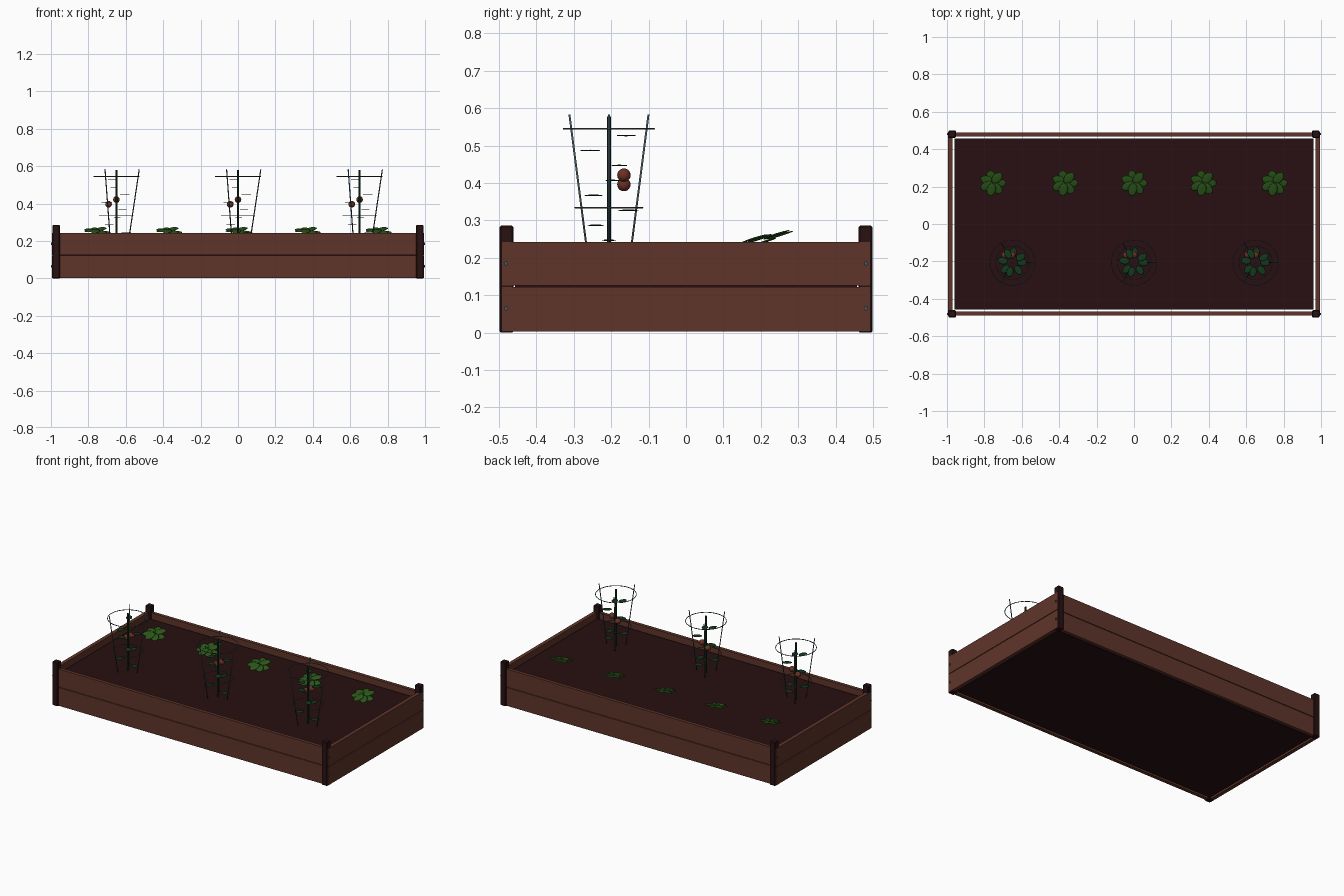
import bpy, bmesh, math
from mathutils import Matrix, Vector

if "Cube" in bpy.data.objects:
    bpy.data.objects.remove(bpy.data.objects["Cube"])


def mat(name, r, g, b):
    m = bpy.data.materials.new(name)
    m.diffuse_color = (r, g, b, 1)
    m.use_nodes = True
    m.node_tree.nodes["Principled BSDF"].inputs["Base Color"].default_value = m.diffuse_color
    return m


WOOD = mat("board_brown", 0.115, 0.035, 0.023)
POST = mat("post_dark_brown", 0.022, 0.006, 0.006)
SOIL = mat("soil", 0.021, 0.005, 0.006)
METAL = mat("galvanised_metal", 0.06, 0.09, 0.10)
LETTUCE = mat("lettuce_green", 0.025, 0.095, 0.010)
VINE = mat("vine_green", 0.006, 0.040, 0.012)
FRUIT = mat("fruit_red", 0.15, 0.030, 0.018)


def finish(name, bm, material, smooth=False):
    me = bpy.data.meshes.new(name)
    for f in bm.faces:
        f.smooth = smooth
    bm.to_mesh(me)
    bm.free()
    me.materials.append(material)
    ob = bpy.data.objects.new(name, me)
    bpy.context.collection.objects.link(ob)
    return ob


def box(name, lo, hi, material, bevel=0):
    lo, hi = Vector(lo), Vector(hi)
    size = hi - lo
    bm = bmesh.new()
    bmesh.ops.create_cube(bm, size=1, matrix=Matrix.Translation((lo + hi) / 2) @ Matrix.Diagonal((*size, 1)))
    if bevel:
        bmesh.ops.bevel(bm, geom=bm.edges[:], offset=bevel, segments=1, affect='EDGES')
    return finish(name, bm, material)


def rod(bm, a, b, r, sides=8):
    a, b = Vector(a), Vector(b)
    d = b - a
    m = Matrix.Translation((a + b) / 2) @ d.to_track_quat('Z', 'Y').to_matrix().to_4x4()
    bmesh.ops.create_cone(bm, cap_ends=True, segments=sides, radius1=r, radius2=r, depth=d.length, matrix=m)


def ring(bm, centre, radius, wire, n=32, k=6):
    loops = []
    for i in range(n):
        a = math.tau * i / n
        loops.append([bm.verts.new(Vector(centre) + Vector((
            (radius + wire * math.cos(t)) * math.cos(a),
            (radius + wire * math.cos(t)) * math.sin(a), wire * math.sin(t))))
            for t in (math.tau * j / k for j in range(k))])
    for i in range(n):
        p, q = loops[i], loops[(i + 1) % n]
        for j in range(k):
            bm.faces.new((p[j], q[j], q[(j + 1) % k], p[(j + 1) % k]))


def blob(bm, centre, size, rot=Matrix.Identity(4), u=10, v=6):
    bmesh.ops.create_uvsphere(bm, u_segments=u, v_segments=v, radius=1,
                              matrix=Matrix.Translation(centre) @ rot @ Matrix.Diagonal((*size, 1)))


# Timber frame: two courses of boards on each side
for course, (z0, z1) in {"lower": (0.003, 0.122), "upper": (0.126, 0.242)}.items():
    for side, s in (("front", -1), ("back", 1)):
        y = sorted((s * 0.468, s * 0.490))
        box(f"{side}_{course}_board", (-0.97, y[0], z0), (0.97, y[1], z1), WOOD)
    for side, s in (("left", -1), ("right", 1)):
        x = sorted((s * 0.970, s * 0.994))
        box(f"{side}_{course}_board", (x[0], -0.492, z0), (x[1], 0.492, z1), WOOD)

# Corner posts and bolts
for sx in (-1, 1):
    for sy in (-1, 1):
        x, y = sorted((sx * 0.952, sx * 0.992)), sorted((sy * 0.461, sy * 0.499))
        box("corner_post", (x[0], y[0], 0), (x[1], y[1], 0.286), POST, 0.004)
        bm = bmesh.new()
        for z in (0.065, 0.185):
            rod(bm, (sx * 0.985, sy * 0.481, z), (sx, sy * 0.481, z), 0.006)
        finish("bolts", bm, METAL)

# Soil fill
box("soil", (-0.96, -0.457, 0.006), (0.96, 0.457, 0.207), SOIL)

# Row of caged vine plants
for cx in (-0.65, 0, 0.65):
    c = Vector((cx, -0.206, 0))
    bm = bmesh.new()
    for i in range(3):
        a = math.tau * i / 3
        d = Vector((math.cos(a), math.sin(a), 0))
        rod(bm, c + d * 0.064 + Vector((0, 0, 0.195)), c + d * 0.122 + Vector((0, 0, 0.583)), 0.003, 6)
    ring(bm, c + Vector((0, 0, 0.334)), 0.090, 0.0022)
    ring(bm, c + Vector((0, 0, 0.545)), 0.121, 0.0022)
    finish("wire_cage", bm, METAL, True)

    bm = bmesh.new()
    rod(bm, c + Vector((0, 0, 0.2)), c + Vector((0, 0, 0.578)), 0.005)
    finish("vine_stem", bm, VINE)

    # leaves spiral up the stem
    bm = bmesh.new()
    for i in range(8):
        a = -math.radians(137.5) * i
        pos = c + Vector((0.052 * math.cos(a), 0.052 * math.sin(a), 0.247 + 0.04 * i))
        blob(bm, pos, (0.029, 0.019, 0.002), Matrix.Rotation(a, 4, 'Z'))
    finish("vine_leaves", bm, VINE, True)

    bm = bmesh.new()
    blob(bm, c + Vector((-0.042, 0.040, 0.396)), (0.018,) * 3, u=14, v=10)
    blob(bm, c + Vector((0, 0.040, 0.421)), (0.018,) * 3, u=14, v=10)
    finish("fruit", bm, FRUIT, True)

# Row of lettuces: flat leaves, all tipped toward the front
tilt = Matrix.Rotation(0.3, 4, 'X')
for cx in (-0.755, -0.37, 0, 0.37, 0.75):
    bm = bmesh.new()
    for i in range(7):
        a = -math.tau * i / 7
        pos = (cx + 0.035 * math.cos(a), 0.218 + 0.035 * math.sin(a), 0.246 + 0.003 * i)
        blob(bm, pos, (0.038, 0.025, 0.003), tilt @ Matrix.Rotation(a, 4, 'Z'))
    finish("lettuce", bm, LETTUCE, True)
